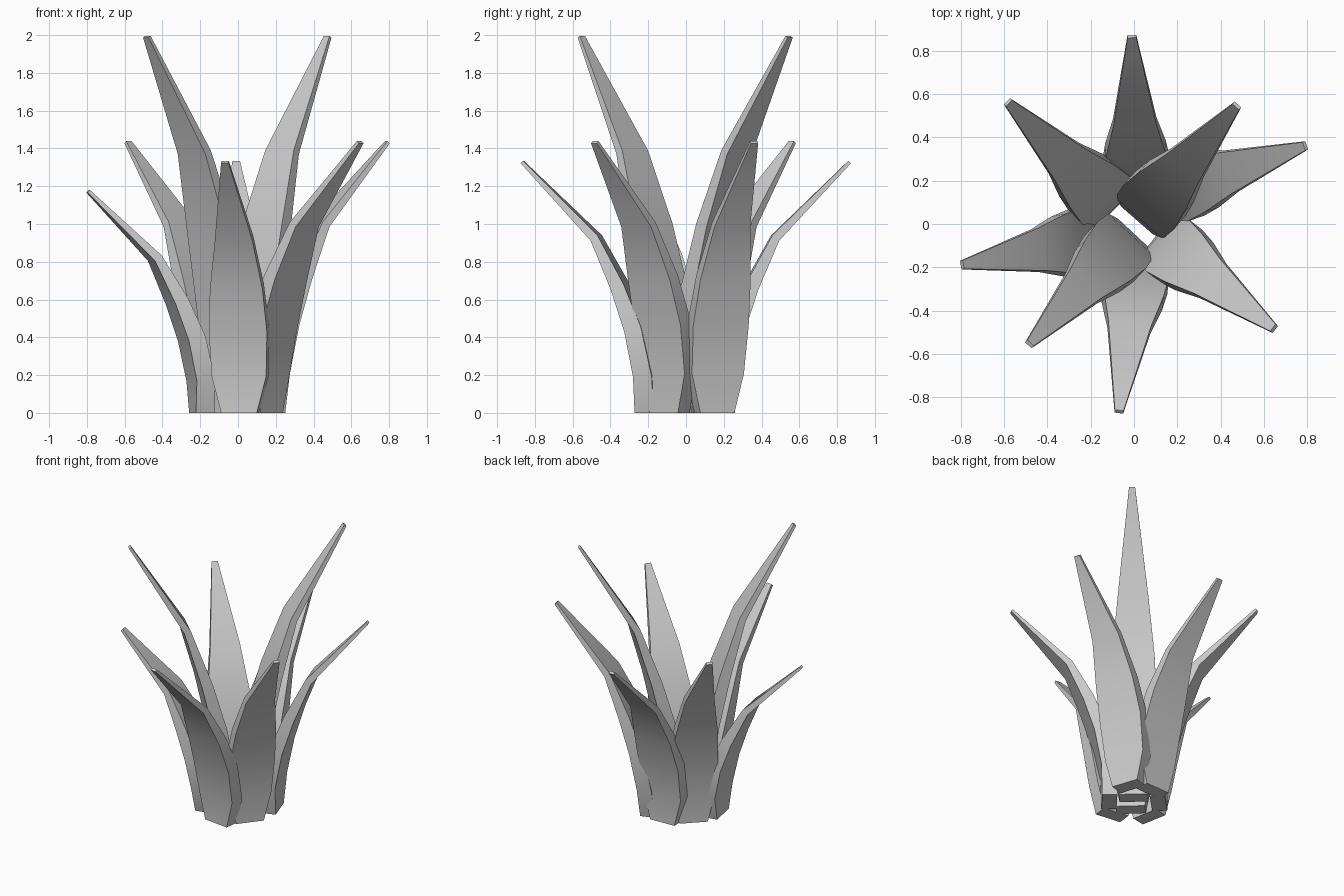
import bpy, bmesh
from math import radians, cos, sin
from mathutils import Vector

if "Cube" in bpy.data.objects:
    bpy.data.objects.remove(bpy.data.objects["Cube"])

# Leaf stations: height fraction, outward reach fraction, half width, thickness
STATIONS = [
    (0.00, 0.00, 0.095, 0.100),
    (0.145, 0.00, 0.145, 0.100),
    (0.325, 0.07, 0.155, 0.092),
    (0.495, 0.19, 0.140, 0.074),
    (0.690, 0.37, 0.100, 0.046),
    (1.00, 1.00, 0.020, 0.018),
]


def make_leaf(name, tip, height, azimuth, reach, lean):
    """Loft a thick, tapering, outward bending leaf ending at tip."""
    a = radians(azimuth)
    out = Vector((cos(a), sin(a), 0))
    side = Vector((-sin(a), cos(a), 0))
    base = Vector((tip[0], tip[1], 0)) - out * reach
    top = height - 0.013
    # lean blends the bend with a straight outward slope
    path = [((f + (h - f) * lean) * reach, h * top) for h, f, w, t in STATIONS]
    bm = bmesh.new()
    rings = []
    for i, (r, z) in enumerate(path):
        # inward normal of the bent profile
        p, q = path[max(i - 1, 0)], path[min(i + 1, len(path) - 1)]
        tan = Vector((q[0] - p[0], q[1] - p[1])).normalized()
        if i <= 1:
            tan = Vector((0, 1))
        w, t = STATIONS[i][2:]
        outer = base + out * r + Vector((0, 0, z))
        inner = outer + (out * -tan.y + Vector((0, 0, tan.x))) * t
        rings.append([bm.verts.new(v) for v in (
            outer - side * w, outer + side * w, inner + side * w, inner - side * w)])
    for lo, hi in zip(rings, rings[1:]):
        for k in range(4):
            n = (k + 1) % 4
            bm.faces.new((lo[k], lo[n], hi[n], hi[k]))
    bm.faces.new(rings[0][::-1])
    bm.faces.new(rings[-1])
    bmesh.ops.recalc_face_normals(bm, faces=bm.faces)
    mesh = bpy.data.meshes.new(name)
    bm.to_mesh(mesh)
    bm.free()
    obj = bpy.data.objects.new(name, mesh)
    bpy.context.collection.objects.link(obj)
    # soft bends along the blade, crisp edges
    bpy.ops.object.select_all(action='DESELECT')
    obj.select_set(True)
    bpy.context.view_layer.objects.active = obj
    bpy.ops.object.shade_smooth_by_angle(angle=radians(35))
    return obj


# Leaves around the rosette: tip x/y, height, facing angle, reach, lean
LEAVES = [
    ("leaf_back", (-0.01, 0.873), 1.335, 92, 0.617, 0.03),
    ("leaf_tall_back", (0.48, 0.552), 2.0, 49, 0.61, 0.15),
    ("leaf_right", (0.797, 0.363), 1.44, 18.8, 0.61, 0.1),
    ("leaf_front_right", (0.652, -0.487), 1.44, -38, 0.60, 0.08),
    ("leaf_front", (-0.07, -0.873), 1.335, -97, 0.617, 0.03),
    ("leaf_tall_front", (-0.488, -0.56), 2.0, 227, 0.61, 0.15),
    ("leaf_left", (-0.8, -0.19), 1.18, 191, 0.57, 0.06),
    ("leaf_back_left", (-0.587, 0.567), 1.44, 135, 0.605, 0.04),
]
for leaf in LEAVES:
    make_leaf(*leaf)
